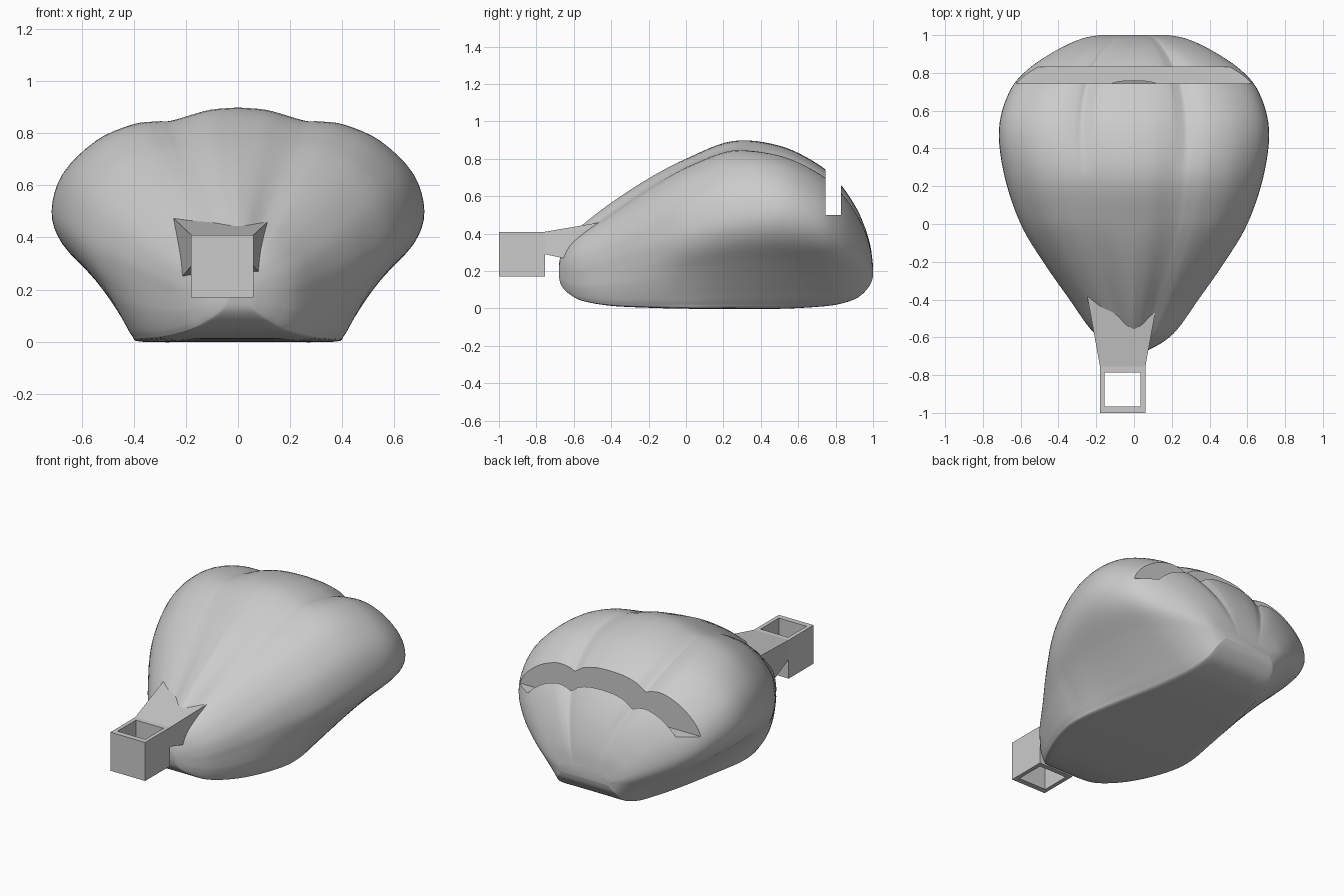
import bpy
import bmesh

old = bpy.data.objects.get("Cube")
if old:
    bpy.data.objects.remove(old)

grey = bpy.data.materials.new("plain grey")
grey.use_nodes = True
COLOUR = (0.6, 0.6, 0.6, 1)
grey.diffuse_color = COLOUR
grey.node_tree.nodes["Principled BSDF"].inputs["Base Color"].default_value = COLOUR


def add_object(name, bm):
    bmesh.ops.recalc_face_normals(bm, faces=bm.faces)
    mesh = bpy.data.meshes.new(name)
    bm.to_mesh(mesh)
    bm.free()
    mesh.materials.append(grey)
    ob = bpy.data.objects.new(name, mesh)
    bpy.context.collection.objects.link(ob)
    return ob


def loft(name, rings):
    """Skin a list of closed rings and cap both ends."""
    bm = bmesh.new()
    loops = [[bm.verts.new(p) for p in ring] for ring in rings]
    n = len(loops[0])
    for a, b in zip(loops, loops[1:]):
        for i in range(n):
            j = (i + 1) % n
            bm.faces.new((a[i], a[j], b[j], b[i]))
    bm.faces.new(loops[0])
    bm.faces.new(loops[-1])
    return add_object(name, bm)


def block(name, y0, rect0, y1, rect1=None):
    """Box or taper between two rectangles (x0, x1, z0, z1)."""
    def ring(y, r):
        return [(r[0], y, r[2]), (r[1], y, r[2]), (r[1], y, r[3]), (r[0], y, r[3])]
    return loft(name, [ring(y0, rect0), ring(y1, rect1 or rect0)])


def cut(ob, cutter):
    cutter.hide_render = True
    mod = ob.modifiers.new("cut", "BOOLEAN")
    mod.operation = "DIFFERENCE"
    mod.solver = "EXACT"
    mod.object = cutter
    bpy.context.view_layer.objects.active = ob
    bpy.ops.object.modifier_apply(modifier=mod.name)
    bpy.data.objects.remove(cutter)


def spline(points, steps):
    """Smooth curve through points of any dimension."""
    out = []
    for i in range(len(points) - 1):
        p0, p1 = points[max(i - 1, 0)], points[i]
        p2, p3 = points[i + 1], points[min(i + 2, len(points) - 1)]
        for s in range(steps):
            t = s / steps
            out.append([b + 0.5 * t * (c - a + t * (2*a - 5*b + 4*c - d + t * (3*(b - c) + d - a)))
                        for a, b, c, d in zip(p0, p1, p2, p3)])
    return out + [list(points[-1])]


def clamp(v):
    return max(0, min(1, v))


# Body stations: y, half width, top, height of widest point, half base, bottom
STATIONS = [
    (-.68, .04, .23, .20, .03, .17),
    (-.665, .08, .30, .20, .06, .12),
    (-.62, .16, .38, .21, .12, .075),
    (-.55, .235, .45, .23, .19, .04),
    (-.4, .34, .565, .28, .28, .015),
    (-.2, .48, .695, .36, .36, .005),
    (0, .60, .80, .42, .39, 0),
    (.25, .685, .895, .48, .35, 0),
    (.5, .715, .87, .50, .30, 0),
    (.7, .66, .775, .46, .26, .01),
    (.82, .56, .67, .40, .24, .025),
    (.92, .41, .52, .32, .22, .06),
    (.98, .28, .36, .25, .20, .12),
    (1, .18, .23, .20, .16, .17),
]
# Half section above the widest point: share of width, share of height at back and at front
UPPER = [(0, 1, 1), (.15, .98, .94), (.28, .92, .84), (.34, .895, .8), (.39, .88, .78),
         (.45, .875, .76), (.58, .84, .71), (.77, .69, .55), (.94, .38, .28)]
# Half section below it: share of height, share of base-to-full width at back and at front
LOWER = [(1, 1, 1), (.75, .9, .98), (.5, .6, .9), (.36, .43, .8), (.18, .22, .55), (.05, .07, .25)]


def section(y, w, top, mid, base, bottom):
    front = clamp(-y / .45)
    groove = clamp((y - .25) / .6) * .12              # deepens toward the back
    half = []
    for u, kb, kf in UPPER:
        k = kb + front * (kf - kb) - groove * clamp(1 - abs(u - .39) / .12)
        half.append((u * w, mid + k * (top - mid)))
    for k, ub, uf in LOWER:
        u = ub + front * (uf - ub)
        half.append((base + u * (w - base), bottom + k * (mid - bottom)))
    half += [(base * .96, bottom), (base * .5, bottom), (0, bottom)]
    half = spline(half, 4)
    mirrored = [(-x, z) for x, z in half[-2:0:-1]]
    return [(x, y, z) for x, z in half + mirrored]


# Hollow shell body with a slot across the back
rings = [section(*s) for s in spline(STATIONS, 6)]
body = loft("shell_body", rings)
cut(body, loft("cavity_cutter", [[(x * .8, .15 + (y - .15) * .8, .35 + (z - .35) * .8)
                                  for x, y, z in ring] for ring in rings]))
cut(body, block("slot_cutter", .745, (-1, 1, .5, 1.2), .83))
bpy.ops.object.select_all(action="DESELECT")
body.select_set(True)
bpy.context.view_layer.objects.active = body
bpy.ops.object.shade_smooth_by_angle(angle=0.8)

# Square loop at the front, open from top to bottom
ring = block("square_loop", -1, (-.18, .06, .17, .41), -.755)
cut(ring, block("loop_cutter", -.965, (-.155, .035, 0, .6), -.785))

# Flared neck joining the loop to the body
block("flared_neck", -.755, (-.18, .06, .29, .41), -.33, (-.257, .138, .2, .482))
